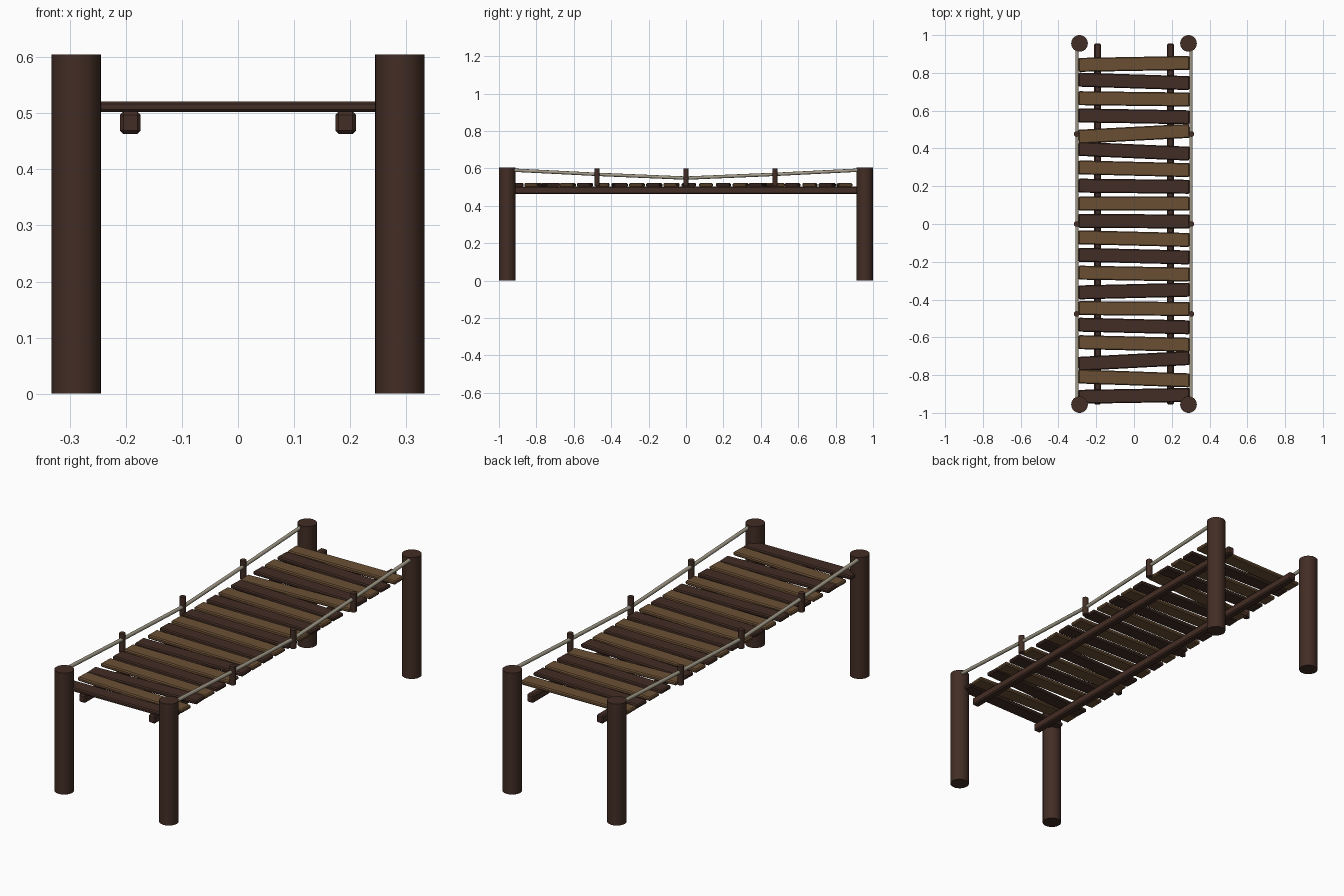
import bpy
import math
from mathutils import Vector

if "Cube" in bpy.data.objects:
    bpy.data.objects.remove(bpy.data.objects["Cube"], do_unlink=True)


def material(name, rgb):
    mat = bpy.data.materials.new(name)
    mat.use_nodes = True
    mat.diffuse_color = (*rgb, 1)
    mat.node_tree.nodes["Principled BSDF"].inputs["Base Color"].default_value = (*rgb, 1)
    return mat


DARK = material("dark brown wood", (0.055, 0.026, 0.018))
LIGHT = material("light brown wood", (0.145, 0.078, 0.034))
ROPE = material("pale rope", (0.36, 0.33, 0.25))


def finish(name, mat):
    obj = bpy.context.object
    obj.name = name
    obj.data.materials.append(mat)
    return obj


def box(name, mat, centre, size, turn=0.0, chamfer=0.005):
    bpy.ops.mesh.primitive_cube_add(size=1, location=centre)
    obj = finish(name, mat)
    obj.scale = size
    bpy.ops.object.transform_apply(location=False, rotation=False, scale=True)
    obj.rotation_euler.z = turn
    bevel = obj.modifiers.new("chamfer", "BEVEL")
    bevel.width = chamfer
    bevel.segments = 1


def rod(name, mat, start, end, radius, sides=32):
    a, b = Vector(start), Vector(end)
    bpy.ops.mesh.primitive_cylinder_add(
        vertices=sides, radius=radius, depth=(b - a).length, location=(a + b) / 2,
        rotation=(b - a).to_track_quat("Z", "Y").to_euler())
    finish(name, mat)
    bpy.ops.object.shade_smooth_by_angle(angle=math.radians(40))


# Sagging line of the hand ropes: (y, z) at each support
ROPE_LINE = [(-0.956, 0.592), (-0.476, 0.568), (0, 0.548), (0.476, 0.568), (0.956, 0.592)]

for side, sx in (("left", 1), ("right", -1)):
    # Corner posts
    for end, sy in (("front", -1), ("back", 1)):
        rod(f"{side}_{end}_post", DARK, (sx * 0.2885, sy * 0.956, 0),
            (sx * 0.2885, sy * 0.956, 0.605), 0.044)
    # Long beam below the deck
    box(f"{side}_beam", DARK, (sx * 0.192, 0, 0.483), (0.037, 1.91, 0.04), chamfer=0.006)
    # Short rail posts
    for n, (y, _) in enumerate(ROPE_LINE[1:-1]):
        rod(f"{side}_rail_post_{n + 1}", DARK, (sx * 0.304, y, 0.505),
            (sx * 0.304, y, 0.598), 0.0145, 16)
    # Hand rope spans
    for n, ((y0, z0), (y1, z1)) in enumerate(zip(ROPE_LINE, ROPE_LINE[1:])):
        rod(f"{side}_rope_{n + 1}", ROPE, (sx * 0.302, y0, z0), (sx * 0.302, y1, z1), 0.009, 12)

# Deck planks, front to back, each laid slightly askew (degrees)
TURNS = [1, -2, 3, -1.4, -1.4, -0.5, 1.4, -1, -1.4, -1.4,
         -0.4, 0, -0.6, -1.4, -2.5, 3, -1, -0.7, -1.8, 1]
for n, turn in enumerate(TURNS):
    box(f"plank_{n + 1}", LIGHT if n % 2 else DARK, (0, -0.91 + n * 0.0925, 0.5115),
        (0.588, 0.074, 0.019), math.radians(turn))
